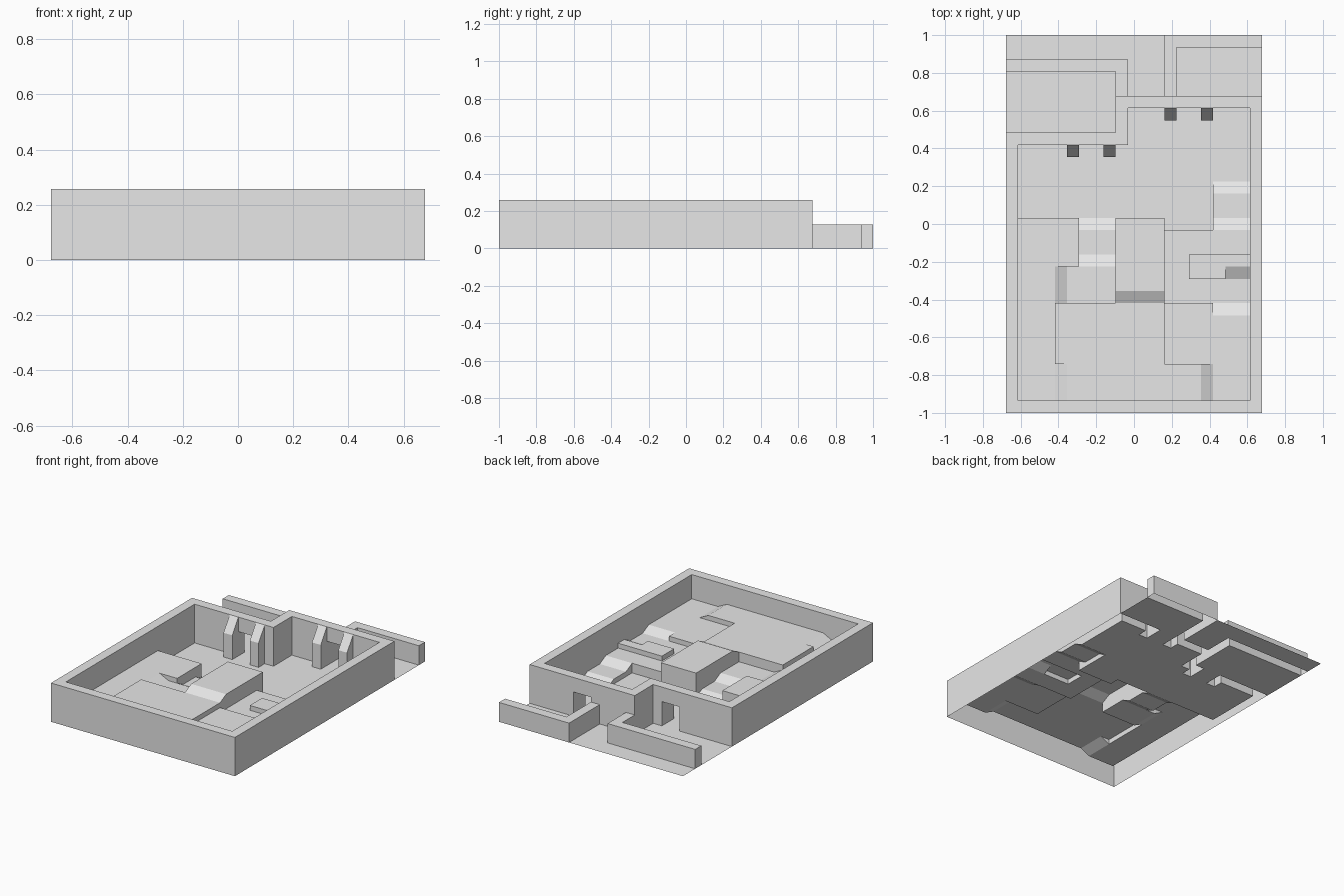
import bpy, bmesh
from mathutils import Vector

if "Cube" in bpy.data.objects:
    bpy.data.objects.remove(bpy.data.objects["Cube"], do_unlink=True)

U = 2 / 31                 # one layout module
NX, NY = 21, 31            # modules across and along

grey = bpy.data.materials.new("plain_grey")
grey.use_nodes = True
grey.diffuse_color = (0.8, 0.8, 0.8, 1)
grey.node_tree.nodes["Principled BSDF"].inputs["Base Color"].default_value = (0.8, 0.8, 0.8, 1)

# Each region: part, x0, x1, y0, y1, height at (x0, y0), rise along x, rise along y.
# All in modules from the front corner; later regions replace earlier ones.
regions = []


def area(part, x0, x1, y0, y1, z, gx=0, gy=0):
    regions.append((part, x0, x1, y0, y1, z, gx, gy))


# Ground and the tall outer wall, with a notch in the back
area("ground_floor", 0, 21, 0, 31, 0)
area("outer_wall", 0, 21, 0, 23, 4)
area("outer_wall", 9, 21, 22, 26, 4)
area("ground_floor", 1, 20, 1, 22, 0)
area("ground_floor", 10, 20, 21, 25, 0)

# Low walls of the rear yard
area("low_wall", 0, 10, 28, 29, 2)
area("low_wall", 9, 10, 26, 29, 2)
area("low_wall", 13, 14, 26, 31, 2)
area("low_wall", 13, 21, 30, 31, 2)

# Terraces
area("left_terrace", 1, 4, 1, 16, 1.5)
area("left_terrace", 4, 6, 12, 16, 1.5)
area("front_terrace", 4, 13, 4, 9, 2)
area("front_terrace", 5, 16, 1, 4, 2)
area("right_front_terrace", 13, 20, 4, 9, 1.5)
area("right_front_terrace", 17, 20, 1, 4, 1.5)
area("right_terrace", 13, 20, 9, 15, 1)
area("right_landing", 17, 20, 16, 18, 0.5)
area("left_landing", 6, 9, 13, 15, 0.5)
area("left_passage", 5, 9, 9, 12, 1)
area("centre_block", 9, 13, 10, 16, 2.5)
area("side_platform", 15, 20, 11, 13, 1.5)

# Ramps, each rising half a module
area("ramps", 6, 9, 15, 16, 0.5, gy=-0.5)
area("ramps", 6, 9, 12, 13, 1, gy=-0.5)
area("ramps", 4, 5, 9, 12, 1.5, gx=-0.5)
area("ramps", 9, 13, 9, 10, 2, gy=0.5)
area("ramps", 17, 20, 18, 19, 0.5, gy=-0.5)
area("ramps", 17, 20, 15, 16, 1, gy=-0.5)
area("ramps", 18, 20, 11, 12, 1, gy=0.5)
area("ramps", 17, 20, 8, 9, 1.5, gy=-0.5)
area("ramps", 4, 5, 1, 4, 1.5, gx=0.5)
area("ramps", 16, 17, 1, 4, 2, gx=-0.5)

# Doorways through the wall, with sloped buttresses on both sides
doors = [(6, 22), (14, 25)]
for dx, dy in doors:
    area("ground_floor", dx, dx + 2, dy, dy + 1, 0)
    for bx in (dx - 1, dx + 2):
        area("buttresses", bx, bx + 1, dy - 1, dy, 2.5, gy=1.5)

meshes = {}


def add_face(part, points, facing):
    """Add one face to a part, turned towards the given direction."""
    unique = []
    for p in points:
        if p not in unique:
            unique.append(p)
    if len(unique) < 3:
        return
    bm = meshes.setdefault(part, bmesh.new()) if part not in meshes else meshes[part]
    face = bm.faces.new([bm.verts.new(((x - NX / 2) * U, (y - NY / 2) * U, z * U))
                         for x, y, z in unique])
    face.normal_update()
    if face.normal.dot(Vector(facing)) < 0:
        face.normal_flip()


def region_at(i, j):
    if not (0 <= i < NX and 0 <= j < NY):
        return None
    for r in reversed(regions):
        if r[1] <= i < r[2] and r[3] <= j < r[4]:
            return r


def height(r, x, y):
    return r[5] + r[6] * (x - r[1]) + r[7] * (y - r[3]) if r else 0


# Tops of all regions, and the upright faces where heights differ
for i in range(NX):
    for j in range(NY):
        r = region_at(i, j)
        corners = [(i, j), (i + 1, j), (i + 1, j + 1), (i, j + 1)]
        add_face(r[0], [(x, y, height(r, x, y)) for x, y in corners], (0, 0, 1))
        for k, (dx, dy) in enumerate([(0, -1), (1, 0), (0, 1), (-1, 0)]):
            other = region_at(i + dx, j + dy)
            (ax, ay), (bx, by) = corners[k], corners[(k + 1) % 4]
            ha, hb = height(r, ax, ay), height(r, bx, by)
            oa, ob = height(other, ax, ay), height(other, bx, by)
            if ha + hb > oa + ob:
                add_face(r[0], [(ax, ay, oa), (bx, by, ob), (bx, by, hb), (ax, ay, ha)],
                         (dx, dy, 0))

# Lintels over the doorways
for dx, dy in doors:
    x0, x1, y0, y1, lo, hi = dx, dx + 2, dy, dy + 1, 2.5, 4
    for z, n in ((lo, -1), (hi, 1)):
        add_face("door_lintels", [(x0, y0, z), (x1, y0, z), (x1, y1, z), (x0, y1, z)], (0, 0, n))
    for y, n in ((y0, -1), (y1, 1)):
        add_face("door_lintels", [(x0, y, lo), (x1, y, lo), (x1, y, hi), (x0, y, hi)], (0, n, 0))

# Merge flat areas and make the objects
for part, bm in meshes.items():
    bmesh.ops.remove_doubles(bm, verts=bm.verts, dist=U / 100)
    bmesh.ops.dissolve_limit(bm, angle_limit=0.01, verts=bm.verts, edges=bm.edges)
    bmesh.ops.triangulate(bm, faces=[f for f in bm.faces if len(f.verts) > 4])
    mesh = bpy.data.meshes.new(part)
    bm.to_mesh(mesh)
    bm.free()
    mesh.materials.append(grey)
    bpy.context.collection.objects.link(bpy.data.objects.new(part, mesh))
